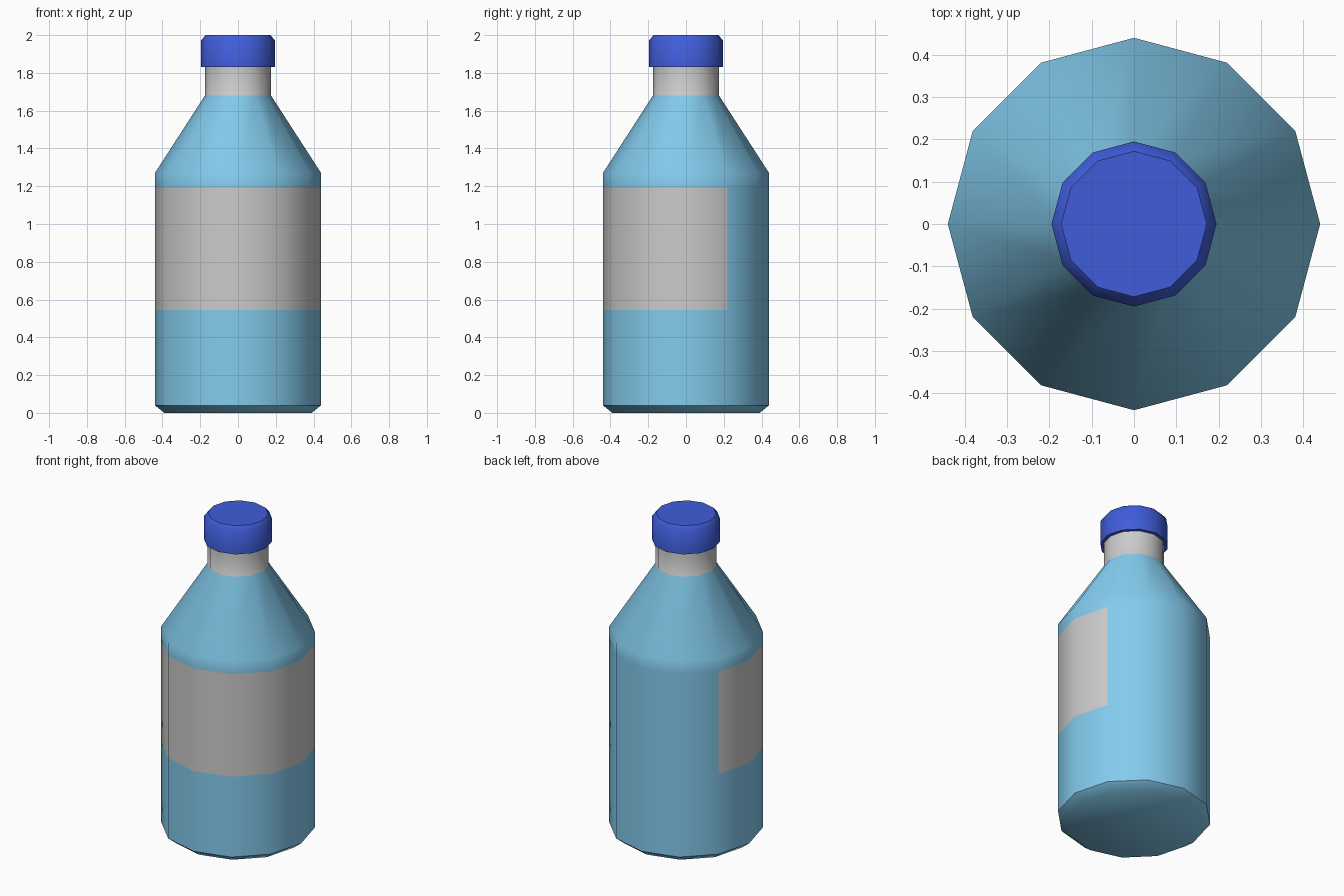
import bpy, bmesh, math

if "Cube" in bpy.data.objects:
    bpy.data.objects.remove(bpy.data.objects["Cube"])

SIDES = 12


def material(name, rgb):
    m = bpy.data.materials.new(name)
    m.diffuse_color = (*rgb, 1)
    m.use_nodes = True
    m.node_tree.nodes["Principled BSDF"].inputs["Base Color"].default_value = m.diffuse_color
    return m


def lathe(name, profile, mats, slot, cap_bottom=False, cap_top=False):
    """Revolve (radius, z) points; slot(band, side) picks each face's material."""
    bm = bmesh.new()
    rings = []
    for r, z in profile:
        rings.append([bm.verts.new((r * math.cos(math.tau * i / SIDES),
                                    r * math.sin(math.tau * i / SIDES), z))
                      for i in range(SIDES)])
    for b, (lo, hi) in enumerate(zip(rings, rings[1:])):
        for i in range(SIDES):
            j = (i + 1) % SIDES
            f = bm.faces.new((lo[i], lo[j], hi[j], hi[i]))
            f.material_index = slot(b, i)
    if cap_bottom:
        bm.faces.new(rings[0][::-1])
    if cap_top:
        bm.faces.new(rings[-1])
    mesh = bpy.data.meshes.new(name)
    bm.to_mesh(mesh)
    bm.free()
    for m in mats:
        mesh.materials.append(m)
    obj = bpy.data.objects.new(name, mesh)
    bpy.context.collection.objects.link(obj)
    bpy.ops.object.select_all(action='DESELECT')
    obj.select_set(True)
    bpy.context.view_layer.objects.active = obj
    bpy.ops.object.shade_smooth_by_angle(angle=math.radians(45))
    return obj


sky = material("light_blue", (0.23, 0.6, 0.85))
blue = material("cap_blue", (0.05, 0.11, 0.7))

# Bottle: grey label wraps the front eight sides, grey neck on top
LABEL_BAND, NECK_BAND = 2, 5


def bottle_slot(band, side):
    label = band == LABEL_BAND and (side == 0 or side >= 5)
    return 1 if label or band == NECK_BAND else 0


lathe("bottle",
      [(0.39, 0), (0.44, 0.04), (0.44, 0.545), (0.44, 1.19),
       (0.44, 1.27), (0.175, 1.68), (0.175, 1.83)],
      [sky, None], bottle_slot, cap_bottom=True)

# Screw cap with a chamfered top and an underside rim
lathe("cap",
      [(0.175, 1.83), (0.195, 1.83), (0.195, 1.973), (0.172, 2.0)],
      [blue], lambda band, side: 0, cap_top=True)
